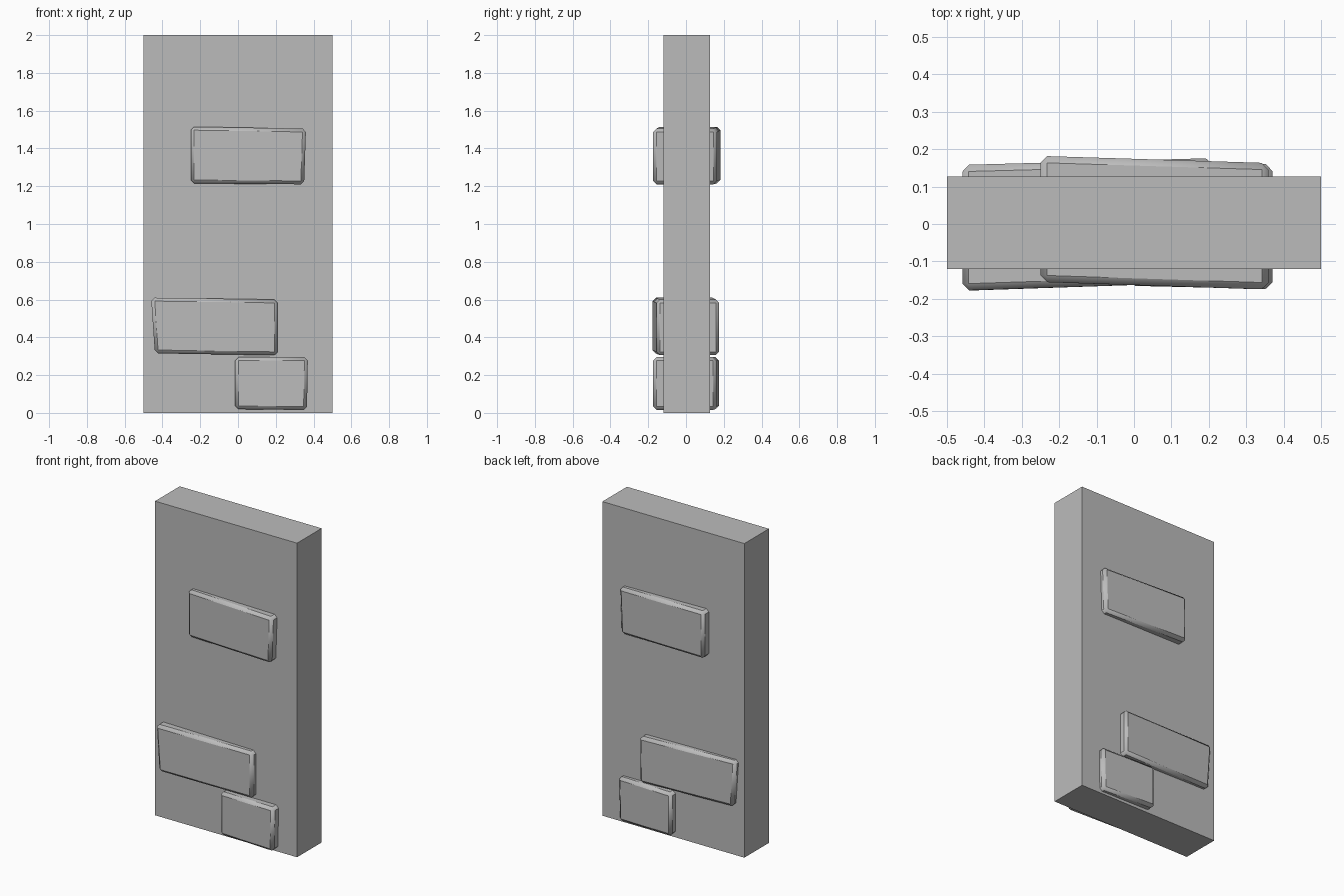
import bpy
import bmesh

cube = bpy.data.objects.get("Cube")
if cube:
    bpy.data.objects.remove(cube, do_unlink=True)

# Single stone colour
stone = bpy.data.materials.new("stone_grey")
stone.use_nodes = True
GREY = (0.5, 0.5, 0.5, 1)
stone.diffuse_color = GREY
stone.node_tree.nodes["Principled BSDF"].inputs["Base Color"].default_value = GREY


def block(name, outline, front, back):
    """Box from a front outline (TL, TR, BR, BL) and left/right depths."""
    bm = bmesh.new()
    rings = []
    for left_y, right_y in (front, back):
        depths = (left_y, right_y, right_y, left_y)
        rings.append([bm.verts.new((x, y, z)) for (x, z), y in zip(outline, depths)])
    f, b = rings
    bm.faces.new(f)
    bm.faces.new(b[::-1])
    for i in range(4):
        j = (i + 1) % 4
        bm.faces.new((f[i], b[i], b[j], f[j]))
    bmesh.ops.recalc_face_normals(bm, faces=bm.faces[:])
    mesh = bpy.data.meshes.new(name)
    bm.to_mesh(mesh)
    bm.free()
    mesh.materials.append(stone)
    obj = bpy.data.objects.new(name, mesh)
    bpy.context.collection.objects.link(obj)
    return obj


def brick(name, outline, front, back):
    """Irregular brick with worn, chamfered edges, running through the wall."""
    obj = block(name, outline, front, back)
    bevel = obj.modifiers.new("worn_edges", "BEVEL")
    bevel.width = 0.018
    bevel.segments = 1
    bevel.limit_method = "NONE"
    bpy.ops.object.select_all(action="DESELECT")
    obj.select_set(True)
    bpy.context.view_layer.objects.active = obj
    bpy.ops.object.shade_smooth_by_angle(angle=0.4)


# Wall slab
block("wall", [(-0.5, 2), (0.5, 2), (0.5, 0), (-0.5, 0)],
      (-0.12, -0.12), (0.127, 0.127))

# Protruding bricks
brick("upper_brick", [(-0.25, 1.515), (0.36, 1.505), (0.35, 1.21), (-0.25, 1.215)],
      (-0.155, -0.175), (0.182, 0.163))
brick("middle_brick", [(-0.46, 0.61), (0.21, 0.6), (0.21, 0.305), (-0.44, 0.315)],
      (-0.178, -0.156), (0.158, 0.176))
brick("lower_brick", [(-0.015, 0.295), (0.37, 0.295), (0.365, 0.015), (-0.015, 0.02)],
      (-0.165, -0.174), (0.175, 0.16))
